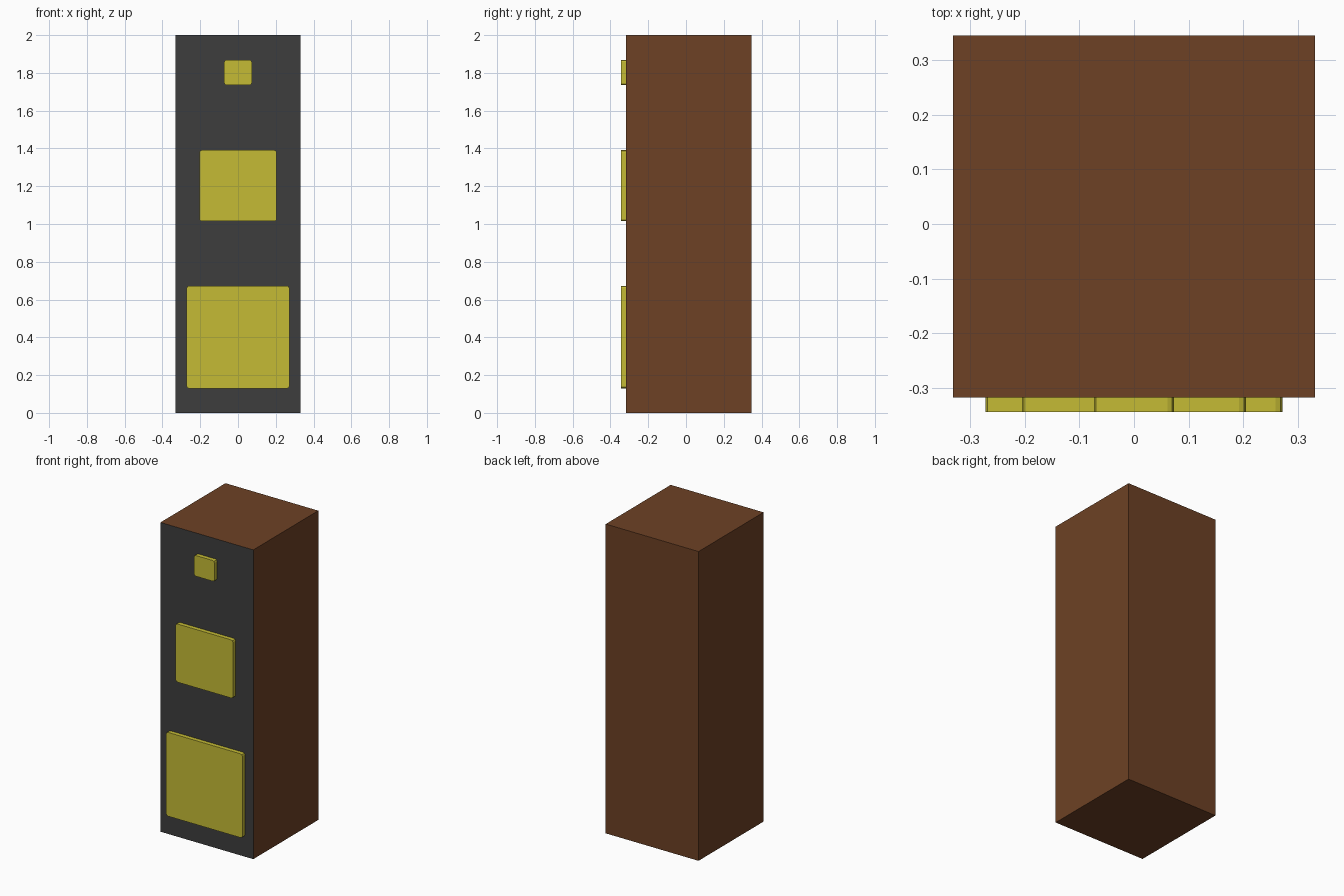
import bpy, bmesh

if "Cube" in bpy.data.objects:
    bpy.data.objects.remove(bpy.data.objects["Cube"])


def material(name, rgb):
    m = bpy.data.materials.new(name)
    m.diffuse_color = (*rgb, 1)
    m.use_nodes = True
    m.node_tree.nodes["Principled BSDF"].inputs["Base Color"].default_value = m.diffuse_color
    return m


brown = material("brown wood", (0.153, 0.053, 0.018))
grey = material("dark grey", (0.047, 0.047, 0.047))
yellow = material("yellow", (0.56, 0.50, 0.036))


def box(name, lo, hi, mats, corner=0):
    """Box between two corners; optionally rounds the edges running along y."""
    bm = bmesh.new()
    bmesh.ops.create_cube(bm, size=1)
    for v in bm.verts:
        v.co = [(a + b) / 2 + c * (b - a) for a, b, c in zip(lo, hi, v.co)]
    if corner:
        edges = [e for e in bm.edges
                 if abs(e.verts[0].co.y - e.verts[1].co.y) > 1e-4]
        bmesh.ops.bevel(bm, geom=edges, offset=corner, segments=2,
                        profile=0.5, affect='EDGES')
    bm.normal_update()
    me = bpy.data.meshes.new(name)
    for m in mats:
        me.materials.append(m)
    # front-facing side takes the last colour
    for f in bm.faces:
        f.material_index = len(mats) - 1 if f.normal.y < -0.9 else 0
    bm.to_mesh(me)
    bm.free()
    ob = bpy.data.objects.new(name, me)
    bpy.context.collection.objects.link(ob)
    return ob


FRONT = -0.318

# Tall wooden cabinet with a dark front
box("cabinet", (-0.332, FRONT, 0), (0.332, 0.346, 2), [brown, grey])

# Raised front panels: name, half width, bottom, top
for name, w, z0, z1 in (("large_panel", 0.272, 0.13, 0.672),
                        ("middle_panel", 0.205, 1.015, 1.391),
                        ("small_panel", 0.073, 1.735, 1.869)):
    box(name, (-w, -0.345, z0), (w, FRONT, z1), [yellow], corner=0.012)
